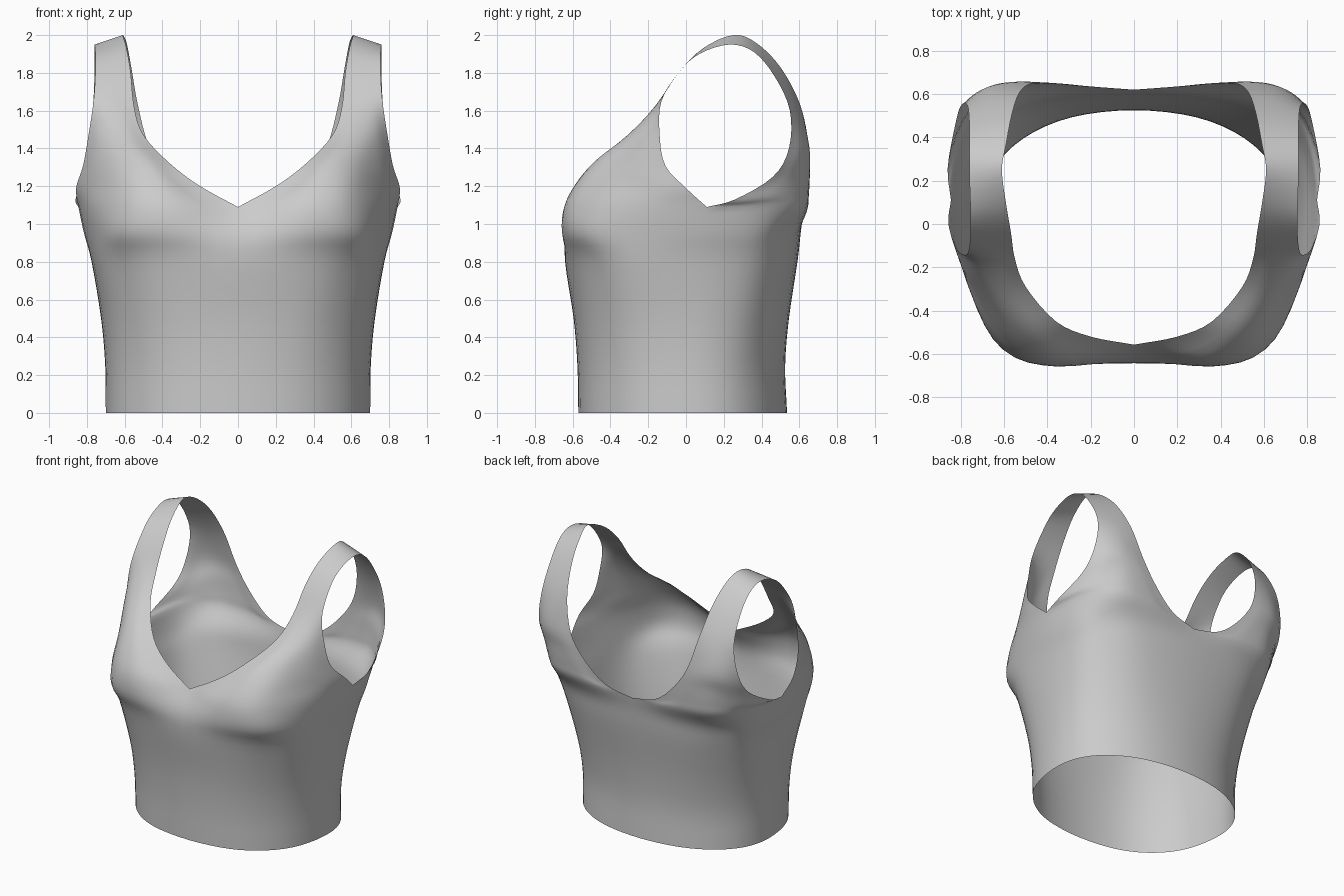
import bpy, bmesh, math
from mathutils import Vector as V

if "Cube" in bpy.data.objects:
    bpy.data.objects.remove(bpy.data.objects["Cube"])

# Half garment = one strip running front hem -> shoulder -> back hem.
# Every row has 5 points from the neck/centre edge to the armhole/side edge.

def ring(z, a, c, y_end, n):
    """Quarter superellipse of the torso, centre line to side line."""
    row = []
    for k in range(5):
        p = math.pi / 2 * k / 4
        s, q = math.sin(p), max(0.0, math.cos(p))
        row.append(V((a * s ** (2 / n), c + (y_end - c) * q ** (2 / n), z)))
    row[0].x, row[4].y = 0, c
    return row

def strap(n, a, bulge):
    """Narrow strap section: straight with a slight outward bulge in y."""
    n, a = V(n), V(a)
    return [n.lerp(a, k / 4) + V((0, bulge * math.sin(math.pi * k / 4), 0)) for k in range(5)]

def pts(*p):
    return [V(q) for q in p]

# torso sizes: z, half width, side y, front y, back y, front power, back power
torso = [(0, .70, .05, -.57, .535, 2.3, 2.15), (.25, .703, .05, -.575, .525, 2.35, 2.2),
         (.5, .725, .06, -.595, .545, 2.5, 2.4), (.8, .775, .08, -.64, .59, 2.8, 2.7)]

front = [ring(z, a, c, f, nf) for z, a, c, f, b, nf, nb in torso] + [
    pts((0, -.63, .95), (.36, -.655, .95), (.61, -.57, .95), (.745, -.32, .95), (.815, .1, .95)),
    pts((0, -.557, 1.09), (.35, -.645, 1.09), (.595, -.575, 1.09), (.765, -.29, 1.09), (.845, .11, 1.09)),
    pts((.2, -.52, 1.20), (.41, -.585, 1.21), (.60, -.52, 1.21), (.76, -.27, 1.20), (.857, 0, 1.19)),
    pts((.36, -.45, 1.32), (.49, -.485, 1.33), (.62, -.43, 1.32), (.745, -.27, 1.31), (.82, -.11, 1.31)),
    pts((.50, -.29, 1.47), (.58, -.31, 1.47), (.66, -.285, 1.47), (.735, -.22, 1.48), (.79, -.14, 1.48)),
    strap((.55, -.16, 1.62), (.765, -.13, 1.65), -.01),
    strap((.568, -.04, 1.80), (.755, -.04, 1.80), 0),
    strap((.59, .09, 1.93), (.755, .07, 1.90), 0)]

top = strap((.61, .25, 2.0), (.76, .23, 1.95), 0)

back = [ring(z, a, c, b, nb) for z, a, c, f, b, nf, nb in torso] + [
    ring(.95, .815, .1, .607, 2.9),
    pts((0, .62, 1.05), (.38, .64, 1.07), (.64, .595, 1.08), (.79, .41, 1.09), (.845, .11, 1.09)),
    pts((.2, .635, 1.10), (.43, .65, 1.15), (.63, .62, 1.16), (.78, .48, 1.15), (.86, .26, 1.13)),
    pts((.36, .65, 1.24), (.50, .655, 1.27), (.63, .633, 1.28), (.74, .565, 1.26), (.825, .46, 1.25)),
    pts((.47, .65, 1.41), (.56, .652, 1.41), (.65, .64, 1.41), (.73, .605, 1.40), (.80, .545, 1.40)),
    strap((.53, .605, 1.63), (.77, .55, 1.60), .01),
    strap((.565, .50, 1.83), (.76, .47, 1.78), 0),
    strap((.59, .37, 1.96), (.76, .36, 1.91), 0)]

rows = front + [top] + back[::-1]
CHEST_F, CHEST_B = 5, len(rows) - 6
STEP, ACROSS = 4, 4

def spline(p, step, before=None, after=None):
    """Catmull-Rom curve through p."""
    q = [before or 2 * p[0] - p[1]] + p + [after or 2 * p[-1] - p[-2]]
    out = []
    for i in range(1, len(q) - 2):
        a, b, c, d = q[i - 1:i + 3]
        for j in range(step):
            t = j / step
            out.append(.5 * (2 * b + (c - a) * t + (2 * a - 5 * b + 4 * c - d) * t * t
                             + (3 * b - a - 3 * c + d) * t ** 3))
    return out + [p[-1].copy()]

# lengthwise curves; the edge columns get a corner at neck point and armpit
columns = []
for k in range(5):
    col = [r[k] for r in rows]
    if k in (0, 4):
        columns.append(spline(col[:CHEST_F + 1], STEP)[:-1]
                       + spline(col[CHEST_F:CHEST_B + 1], STEP)[:-1]
                       + spline(col[CHEST_B:], STEP))
    else:
        columns.append(spline(col, STEP))

# crosswise curves, mirrored tangents on the torso, free edges on the straps
grid = []
for i in range(len(columns[0])):
    n, m1, m2, m3, a = p = [c[i] for c in columns]
    r = i / STEP
    w = 1 - min(1, max(0, min(r - CHEST_F, CHEST_B - r)) / 2)
    before = (2 * n - m1).lerp(V((-m1.x, m1.y, m1.z)), w)
    after = (2 * a - m3).lerp(V((m3.x, 2 * a.y - m3.y, m3.z)), w)
    grid.append(spline(p, ACROSS, before, after))

# tank top mesh
bm = bmesh.new()
vs = [[bm.verts.new(p) for p in line] for line in grid]
for r0, r1 in zip(vs, vs[1:]):
    for c in range(len(r0) - 1):
        bm.faces.new((r0[c], r0[c + 1], r1[c + 1], r1[c]))
bmesh.ops.remove_doubles(bm, verts=bm.verts, dist=1e-4)
mesh = bpy.data.meshes.new("tank_top")
bm.to_mesh(mesh)
bm.free()
mesh.shade_smooth()
obj = bpy.data.objects.new("tank_top", mesh)
bpy.context.collection.objects.link(obj)
mirror = obj.modifiers.new("mirror", 'MIRROR')
mirror.use_clip = True
mirror.merge_threshold = .001
